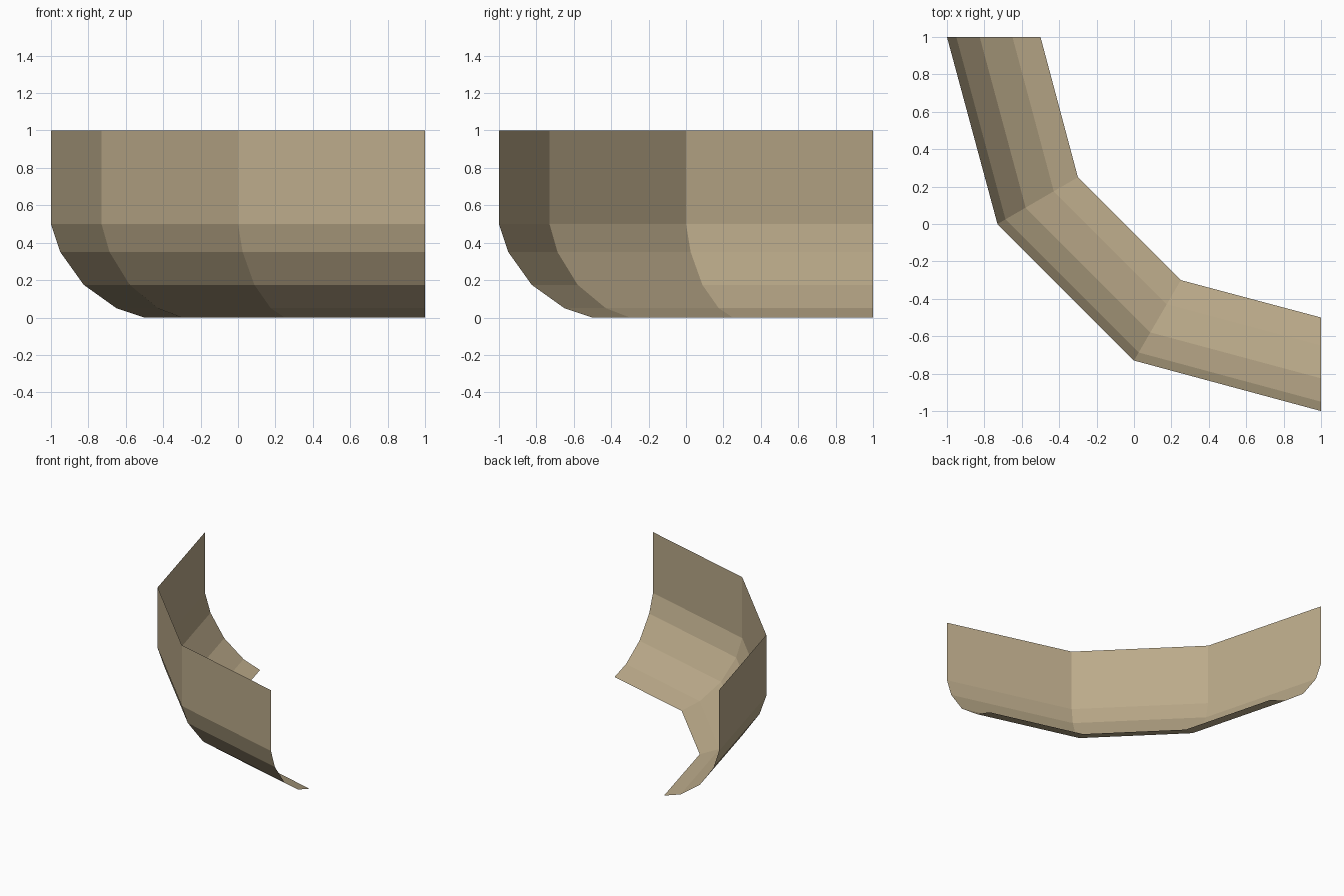
import bpy
import bmesh
from mathutils import Vector

cube = bpy.data.objects.get("Cube")
if cube:
    bpy.data.objects.remove(cube, do_unlink=True)

# Sandy tan surface
tan = bpy.data.materials.new("sandy tan")
tan.use_nodes = True
colour = (0.50, 0.405, 0.255, 1)
tan.diffuse_color = colour
tan.node_tree.nodes["Principled BSDF"].inputs["Base Color"].default_value = colour

# Plan of the wall (outer) and of the floor lip (inner) around the bend
outer = [(-1, 1), (-0.73, 0), (0, -0.73), (1, -1)]
inner = [(-0.5, 1), (-0.3, 0.25), (0.25, -0.3), (1, -0.5)]

# Cross-section: share of the way from outer to inner, and height
section = [(0, 1), (0, 0.5), (0.1, 0.35), (0.35, 0.175), (0.7, 0.05), (1, 0)]

# Loft the section along the bend as one open sheet
bm = bmesh.new()
rows = []
for a, b in zip(outer, inner):
    row = []
    for share, height in section:
        p = Vector(a).lerp(Vector(b), share)
        row.append(bm.verts.new((p.x, p.y, height)))
    rows.append(row)
for r, s in zip(rows, rows[1:]):
    for i in range(len(section) - 1):
        bm.faces.new((r[i], r[i + 1], s[i + 1], s[i]))

# Face the sheet towards the inside of the bend
bm.normal_update()
bm.faces.ensure_lookup_table()
if bm.faces[0].normal.x < 0:
    bmesh.ops.reverse_faces(bm, faces=bm.faces[:])

mesh = bpy.data.meshes.new("curved_corner_wall")
bm.to_mesh(mesh)
bm.free()
mesh.materials.append(tan)
wall = bpy.data.objects.new("curved_corner_wall", mesh)
bpy.context.collection.objects.link(wall)
